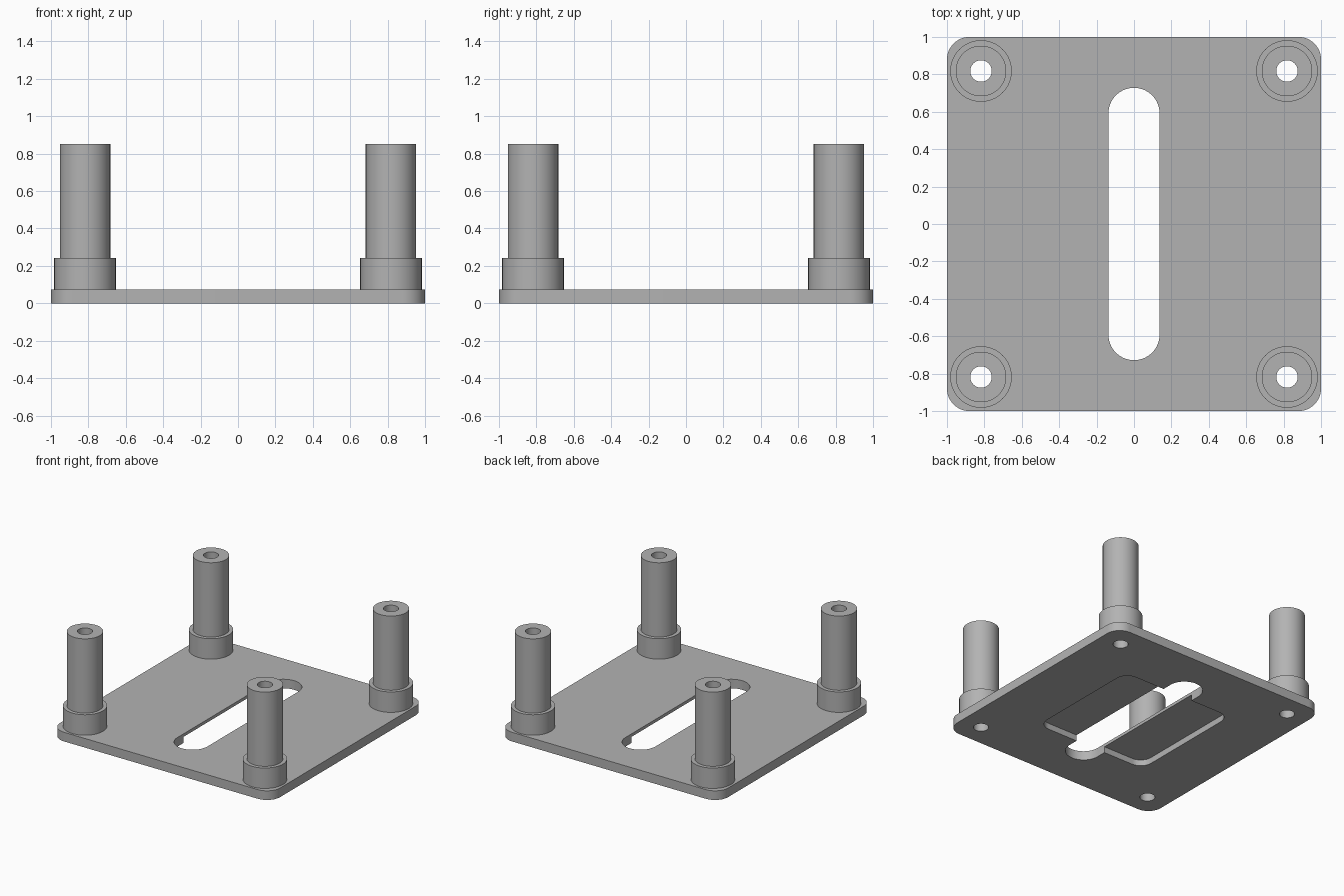
import bpy, bmesh, math
from mathutils import Vector

if "Cube" in bpy.data.objects:
    bpy.data.objects.remove(bpy.data.objects["Cube"])

PLATE_TOP = 0.075
POST_POS = 0.818
HOLE_R = 0.057

grey = bpy.data.materials.new("plain grey")
grey.use_nodes = True
colour = (0.45, 0.45, 0.45, 1)
grey.diffuse_color = colour
grey.node_tree.nodes["Principled BSDF"].inputs["Base Color"].default_value = colour


def finish(name, bm):
    bmesh.ops.recalc_face_normals(bm, faces=bm.faces)
    mesh = bpy.data.meshes.new(name)
    bm.to_mesh(mesh)
    bm.free()
    mesh.materials.append(grey)
    obj = bpy.data.objects.new(name, mesh)
    bpy.context.collection.objects.link(obj)
    return obj


def activate(obj):
    bpy.ops.object.select_all(action='DESELECT')
    obj.select_set(True)
    bpy.context.view_layer.objects.active = obj


def rounded_slab(name, half_x, half_y, radius, z0, z1, centre=(0, 0), steps=16):
    """Extruded rectangle with round corners; also makes slots and cylinders."""
    bm = bmesh.new()
    verts = []
    for quarter, (sx, sy) in enumerate([(1, 1), (-1, 1), (-1, -1), (1, -1)]):
        for i in range(steps + 1):
            a = math.pi / 2 * (quarter + i / steps)
            verts.append(bm.verts.new((
                centre[0] + sx * (half_x - radius) + radius * math.cos(a),
                centre[1] + sy * (half_y - radius) + radius * math.sin(a), z0)))
    face = bm.faces.new(verts)
    top = bmesh.ops.extrude_face_region(bm, geom=[face])["geom"]
    bmesh.ops.translate(bm, vec=Vector((0, 0, z1 - z0)),
                        verts=[g for g in top if isinstance(g, bmesh.types.BMVert)])
    bmesh.ops.remove_doubles(bm, verts=bm.verts, dist=1e-5)
    return finish(name, bm)


def cut(target, cutter):
    mod = target.modifiers.new("cut", 'BOOLEAN')
    mod.operation = 'DIFFERENCE'
    mod.solver = 'EXACT'
    mod.object = cutter
    activate(target)
    bpy.ops.object.modifier_apply(modifier=mod.name)
    bpy.data.objects.remove(cutter)


def stepped_post(name, x, y):
    """Hollow post with a wider collar, turned from a profile."""
    profile = [(HOLE_R, PLATE_TOP), (HOLE_R, 0.853), (0.135, 0.853),
               (0.135, 0.243), (0.1645, 0.243), (0.1645, PLATE_TOP)]
    bm = bmesh.new()
    verts = [bm.verts.new((r, 0, z)) for r, z in profile]
    edges = [bm.edges.new(pair) for pair in zip(verts, verts[1:])]
    bmesh.ops.spin(bm, geom=verts + edges, cent=(0, 0, 0), axis=(0, 0, 1),
                   angle=math.tau, steps=64, use_duplicate=False)
    bmesh.ops.remove_doubles(bm, verts=bm.verts, dist=1e-5)
    bmesh.ops.translate(bm, verts=bm.verts, vec=(x, y, 0))
    return finish(name, bm)


corners = [("front_right", -1, -1), ("front_left", 1, -1),
           ("back_right", -1, 1), ("back_left", 1, 1)]

# Base plate: shallow pocket underneath, long slot, screw holes
plate = rounded_slab("base_plate", 1, 1, 0.12, 0, PLATE_TOP)
cut(plate, rounded_slab("pocket_cutter", 0.51, 0.51, 0.1, -0.1, 0.05))
cut(plate, rounded_slab("slot_cutter", 0.137, 0.728, 0.137, -0.2, 0.2))
for label, sx, sy in corners:
    cut(plate, rounded_slab("hole_cutter", HOLE_R, HOLE_R, HOLE_R, -0.2, 0.2,
                            (sx * POST_POS, sy * POST_POS)))

# Four standoff posts
parts = [plate]
for label, sx, sy in corners:
    parts.append(stepped_post(label + "_post", sx * POST_POS, sy * POST_POS))

for part in parts:
    activate(part)
    bpy.ops.object.shade_smooth_by_angle(angle=math.radians(30))
